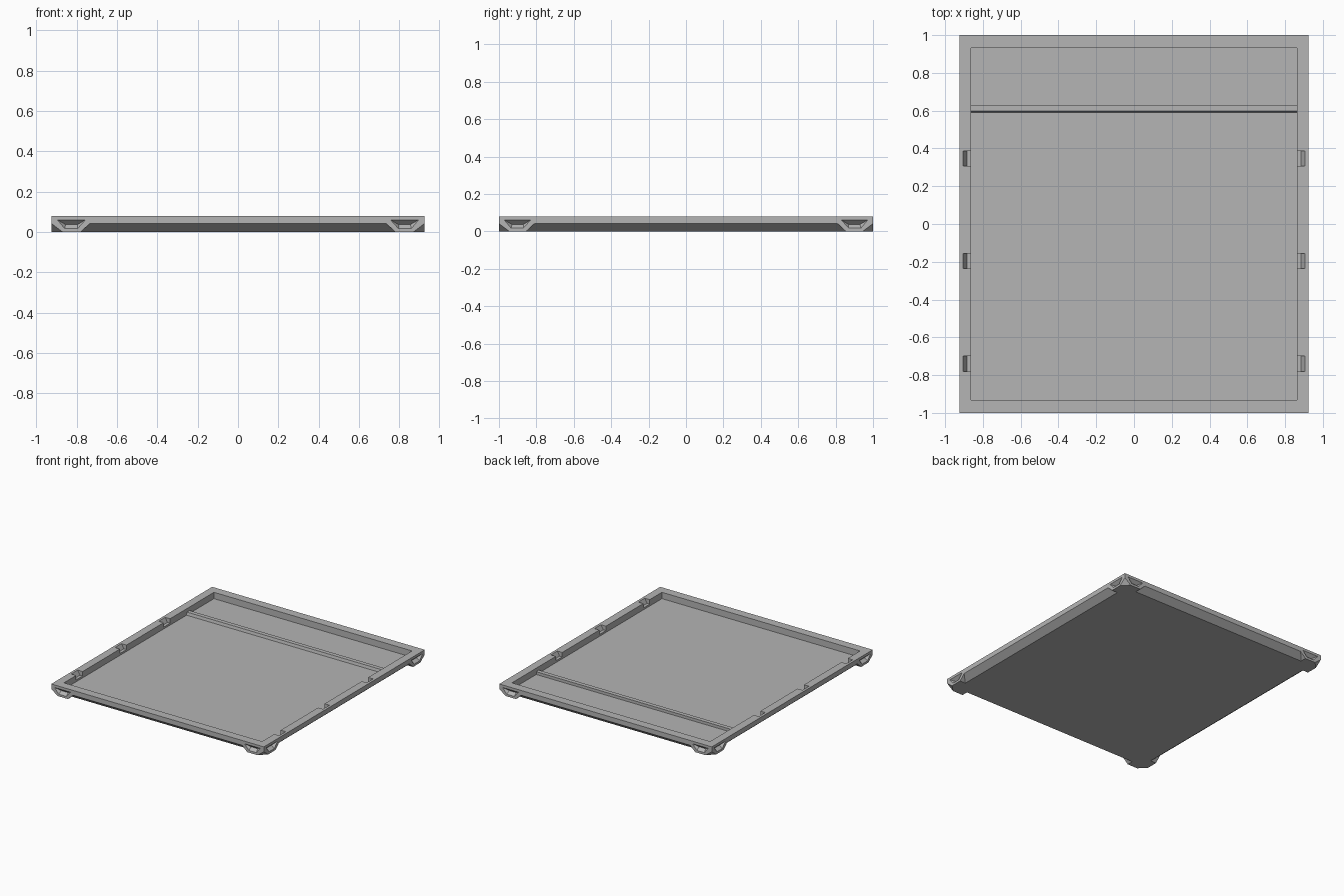
import bpy
import bmesh

HX, HY, H = 0.925, 1.0, 0.08      # half width, half length, height
RIM = 0.042                       # lower edge of the upright rim band
FLOOR = 0.03                      # top of the tray floor
IX, IY = 0.862, 0.932             # half size of the opening

cube = bpy.data.objects.get("Cube")
if cube:
    bpy.data.objects.remove(cube, do_unlink=True)

grey = bpy.data.materials.new("plain grey")
grey.use_nodes = True
colour = (0.46, 0.46, 0.46, 1)
grey.diffuse_color = colour
grey.node_tree.nodes["Principled BSDF"].inputs["Base Color"].default_value = colour


def hull(bm, points):
    """Add one convex solid around the points."""
    part = bmesh.new()
    for p in points:
        part.verts.new(p)
    res = bmesh.ops.convex_hull(part, input=part.verts[:])
    loose = {e for e in res["geom_interior"] + res["geom_unused"]
             if isinstance(e, bmesh.types.BMVert)}
    bmesh.ops.delete(part, geom=list(loose), context="VERTS")
    bmesh.ops.dissolve_limit(part, angle_limit=0.002, verts=part.verts[:], edges=part.edges[:])
    bmesh.ops.recalc_face_normals(part, faces=part.faces[:])
    temp = bpy.data.meshes.new("temp")
    part.to_mesh(temp)
    part.free()
    bm.from_mesh(temp)
    bpy.data.meshes.remove(temp)


def build(name, solids):
    bm = bmesh.new()
    for points in solids:
        hull(bm, points)
    mesh = bpy.data.meshes.new(name)
    bm.to_mesh(mesh)
    bm.free()
    mesh.materials.append(grey)
    obj = bpy.data.objects.new(name, mesh)
    bpy.context.collection.objects.link(obj)
    return obj


def rect(hx, hy, z):
    return [(sx * hx, sy * hy, z) for sx in (-1, 1) for sy in (-1, 1)]


def at_corners(points):
    """Place points, given as insets from a corner, at all four corners."""
    return [[(sx * (HX - u), sy * (HY - v), z) for u, v, z in points]
            for sx in (-1, 1) for sy in (-1, 1)]


def swapped(points):
    return [(v, u, z) for u, v, z in points]


def boolean(target, other, operation):
    mod = target.modifiers.new(operation.lower(), "BOOLEAN")
    mod.object, mod.operation, mod.solver = other, operation, "EXACT"
    bpy.context.view_layer.objects.active = target
    bpy.ops.object.modifier_apply(modifier=mod.name)
    bpy.data.objects.remove(other, do_unlink=True)


# Tray body with an undercut lower edge
inset = 0.05
tray = build("tray", [rect(HX - inset, HY - inset, 0) + rect(HX, HY, RIM) + rect(HX, HY, H)])

# Corner feet: a sloped lobe on each side, joined by a cut corner
lobe = [(0.055, 0, 0), (0.145, 0, 0), (0.19, 0, RIM)]
foot = lobe + swapped(lobe) + [(0, 0, RIM), (0.145, 0.145, 0), (0.19, 0.19, RIM)]
boolean(tray, build("feet", at_corners(foot)), "UNION")

# Grip recesses in both outer faces of every foot
out = -0.01
recess = [(0.013, out, 0.069), (0.184, out, 0.069), (0.13, out, 0.009), (0.063, out, 0.009),
          (0.07, 0.025, 0.037), (0.13, 0.025, 0.037)]
boolean(tray, build("recesses", at_corners(recess) + at_corners(swapped(recess))), "DIFFERENCE")

# Opening of the tray
boolean(tray, build("opening", [rect(IX, IY, FLOOR) + rect(IX, IY, H + 0.1)]), "DIFFERENCE")

# Clip notches along both long sides
section = [(0.907, H + 0.004), (0.885, 0.045), (0.84, 0.045), (0.84, H + 0.004)]
notches = [[(s * x, yc + e, z) for x, z in section for e in (-0.04, 0.04)]
           for s in (-1, 1) for yc in (0.347, -0.195, -0.74)]
boolean(tray, build("notches", notches), "DIFFERENCE")

# Divider ridge across the tray
ridge = [(0.59, FLOOR - 0.005), (0.597, 0.052), (0.63, 0.052), (0.63, FLOOR - 0.005)]
build("divider", [[(s * (IX + 0.004), y, z) for s in (-1, 1) for y, z in ridge]])
